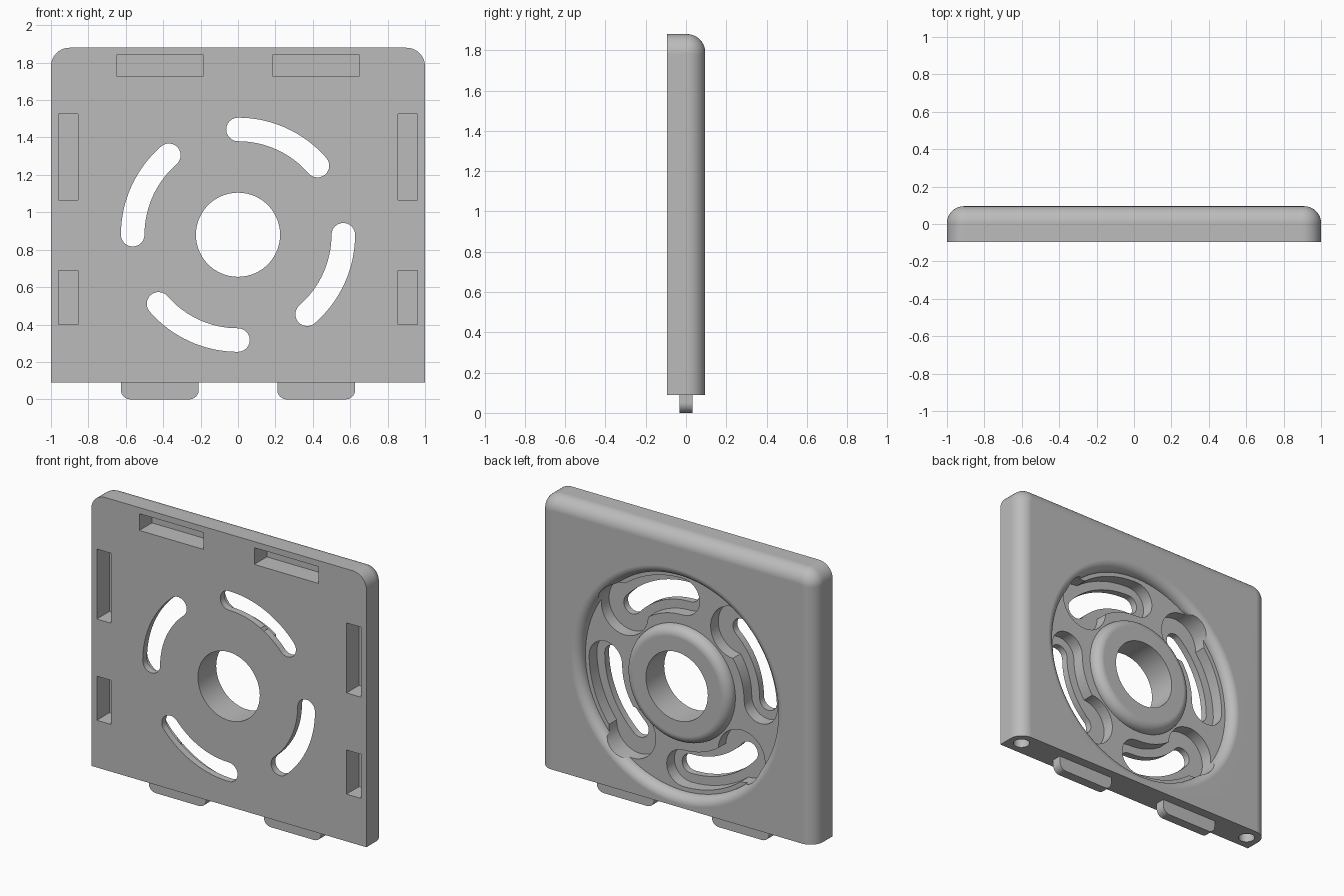
import bpy, bmesh
from math import sin, cos, pi, radians

if "Cube" in bpy.data.objects:
    bpy.data.objects.remove(bpy.data.objects["Cube"])

grey = bpy.data.materials.new("plain grey")
grey.use_nodes = True
grey.diffuse_color = (0.5, 0.5, 0.5, 1)
grey.node_tree.nodes["Principled BSDF"].inputs["Base Color"].default_value = (0.5, 0.5, 0.5, 1)

FRONT, BACK, FLOOR, SKIN = -0.095, 0.095, 0.03, -0.05
BASE, TOP, MID = 0.09, 1.88, 0.88


def arc(cx, cz, r, a0, a1, n):
    """Points on an arc, angles in degrees."""
    return [(cx + r * cos(radians(a0 + (a1 - a0) * i / n)),
             cz + r * sin(radians(a0 + (a1 - a0) * i / n))) for i in range(n + 1)]


def loft(name, rings, closed=False):
    """Skin a list of equal rings; cap the ends unless the loft closes on itself."""
    bm = bmesh.new()
    rows = [[bm.verts.new(p) for p in ring] for ring in rings]
    n = len(rows[0])
    for i in range(len(rows) if closed else len(rows) - 1):
        a, b = rows[i], rows[(i + 1) % len(rows)]
        for j in range(n):
            k = (j + 1) % n
            bm.faces.new((a[j], a[k], b[k], b[j]))
    if not closed:
        bm.faces.new(rows[0])
        bm.faces.new(rows[-1][::-1])
    bmesh.ops.recalc_face_normals(bm, faces=bm.faces)
    mesh = bpy.data.meshes.new(name)
    bm.to_mesh(mesh)
    bm.free()
    mesh.materials.append(grey)
    ob = bpy.data.objects.new(name, mesh)
    bpy.context.collection.objects.link(ob)
    return ob


def prism(name, outline, y0, y1):
    return loft(name, [[(x, y, z) for x, z in outline] for y in (y0, y1)])


def box(name, x0, x1, z0, z1, y0, y1):
    return prism(name, [(x0, z0), (x1, z0), (x1, z1), (x0, z1)], y0, y1)


def activate(ob):
    bpy.ops.object.select_all(action='DESELECT')
    ob.select_set(True)
    bpy.context.view_layer.objects.active = ob


def cut(ob, cutter):
    cutter.hide_render = True
    mod = ob.modifiers.new("cut", 'BOOLEAN')
    mod.operation, mod.solver, mod.object = 'DIFFERENCE', 'EXACT', cutter
    activate(ob)
    bpy.ops.object.modifier_apply(modifier=mod.name)
    bpy.data.objects.remove(cutter)


def smooth(ob):
    activate(ob)
    bpy.ops.object.shade_smooth_by_angle(angle=radians(30))
    ob.modifiers.new("normals", 'WEIGHTED_NORMAL').keep_sharp = True


# Plate: rounded top corners, rounded back edge on the sides and top
def plate_ring(y, inset):
    r = 0.1 - inset
    pts = [(-1 + inset, BASE), (1 - inset, BASE)]
    pts += arc(0.9, TOP - 0.1, r, 0, 90, 10) + arc(-0.9, TOP - 0.1, r, 90, 180, 10)
    return [(x, y, z) for x, z in pts]


fillet = 0.09
steps = [i * pi / 20 for i in range(11)]
plate = loft("plate", [plate_ring(FRONT, 0)] + [
    plate_ring(BACK - fillet + fillet * sin(t), fillet * (1 - cos(t))) for t in steps])

# Ring-shaped recess in the back, leaving a raised hub with a soft edge
f = 0.06
profile = [(0.32, 0.2)] + arc(0.32, BACK - f, f, 90, 0, 8) + [(0.38, FLOOR), (0.77 - f, FLOOR)]
profile += arc(0.77, BACK - f, f, 180, 90, 8) + [(0.77, 0.2)]
cut(plate, loft("recess_cutter", [
    [(r * cos(a), y, MID + r * sin(a)) for r, y in profile]
    for a in (2 * pi * i / 96 for i in range(96))], closed=True))

# Centre hole
cut(plate, prism("hole_cutter", arc(0, MID, 0.225, 0, 354, 59), -0.2, 0.2))


# Four curved keyhole slots: narrow through the front, wider behind
def slot_outline(start, sweep, r, half):
    end = start - sweep
    ex, ez = r * cos(radians(end)), MID + r * sin(radians(end))
    sx, sz = r * cos(radians(start)), MID + r * sin(radians(start))
    return (arc(0, MID, r + half, start, end, 16)
            + arc(ex, ez, half, end, end - 180, 12)[1:-1]
            + arc(0, MID, r - half, end, start, 16)
            + arc(sx, sz, half, start + 180, start, 12)[1:-1])


for k in range(4):
    start = 90 * k
    end = radians(start - 49)
    cut(plate, prism("slot_cutter", slot_outline(start, 49, 0.563, 0.063), -0.2, 0.2))
    cut(plate, prism("channel_cutter", slot_outline(start, 49, 0.563, 0.12), SKIN, 0.2))
    cut(plate, prism("keyhole_cutter", arc(0.563 * cos(end), MID + 0.563 * sin(end),
                                           0.17, 0, 350, 35), SKIN, 0.2))

# Front pockets and bottom pin holes, mirrored left and right
for s in (-1, 1):
    for x0, x1, z0, z1 in ((0.185, 0.65, 1.73, 1.84),
                           (0.855, 0.96, 1.065, 1.525),
                           (0.855, 0.96, 0.4, 0.69)):
        cut(plate, box("pocket_cutter", *sorted((s * x0, s * x1)), z0, z1, -0.2, 0.035))
    pin = arc(s * 0.91, 0, 0.05, 0, 345, 23)
    cut(plate, loft("pin_cutter", [[(x, y, z) for x, y in pin] for z in (0, 0.21)]))
smooth(plate)

# Rounded tabs under the plate
for s, side in ((1, "left"), (-1, "right")):
    c = s * 0.418
    outline = [(c + 0.208, BASE + 0.01), (c - 0.208, BASE + 0.01)]
    outline += arc(c - 0.158, 0.05, 0.05, 180, 270, 8) + arc(c + 0.158, 0.05, 0.05, 270, 360, 8)
    smooth(prism(side + "_tab", outline, -0.032, 0.032))
